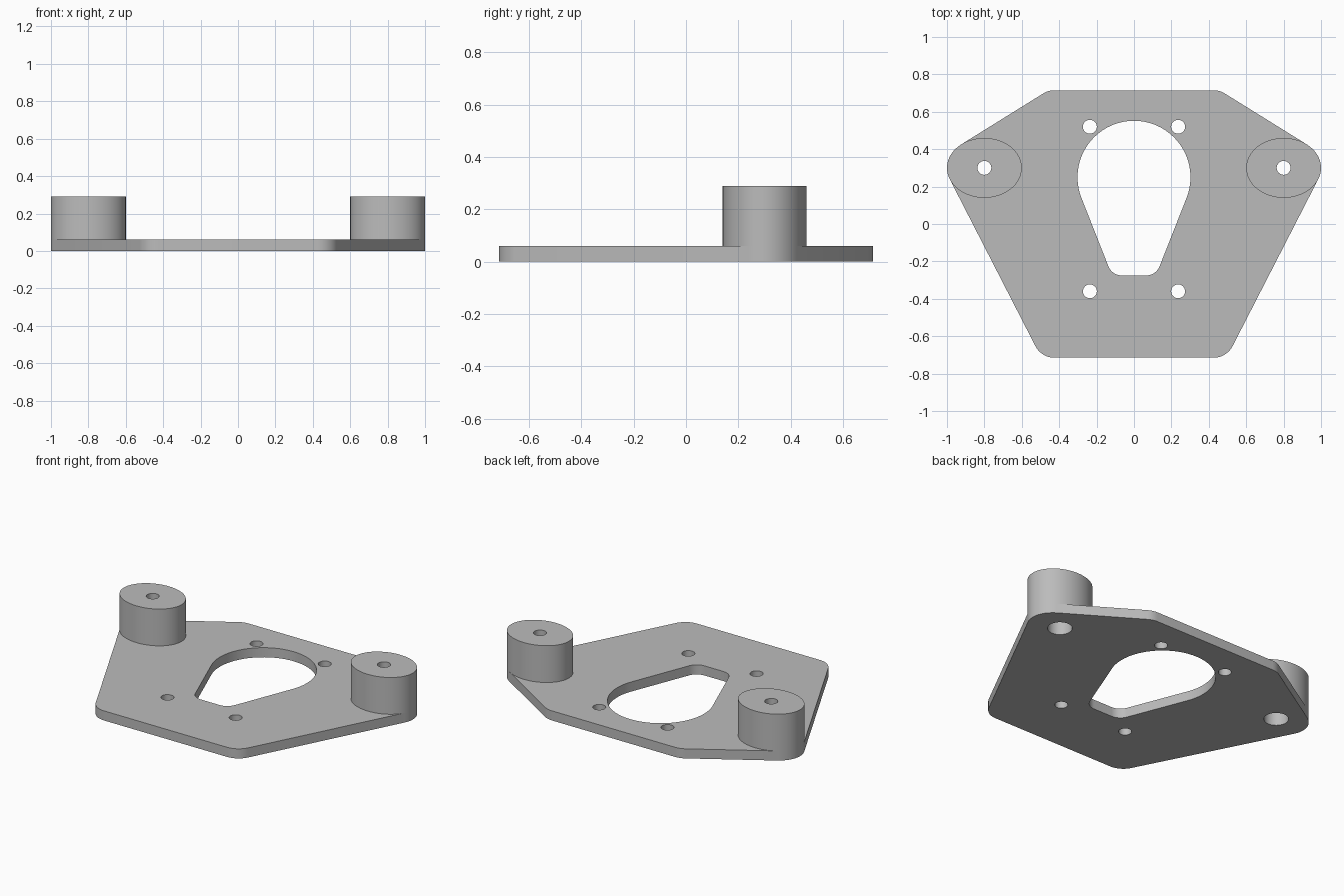
import bpy
import bmesh
from math import sin, cos, tau
from mathutils import Vector
from mathutils.geometry import convex_hull_2d

SEGMENTS = 64
THICKNESS = 0.06
BOSS_TOP = 0.29
BORE_TOP = 0.2
HOLE = 0.037
BORE = 0.07
BOSS_X, BOSS_Y = 0.8, 0.3
BOSS_RX, BOSS_RY = 0.2, 0.16

cube = bpy.data.objects.get("Cube")
if cube:
    bpy.data.objects.remove(cube, do_unlink=True)

grey = bpy.data.materials.new("grey plastic")
grey.use_nodes = True
colour = (0.5, 0.5, 0.5, 1)
grey.diffuse_color = colour
grey.node_tree.nodes["Principled BSDF"].inputs["Base Color"].default_value = colour


def ellipse(x, y, rx, ry=None):
    ry = ry or rx
    angles = [tau * i / SEGMENTS for i in range(SEGMENTS)]
    return [Vector((x + rx * cos(a), y + ry * sin(a))) for a in angles]


def hull(*rounds):
    """Outline of a tight band stretched around several ellipses."""
    points = [p for r in rounds for p in ellipse(*r)]
    return [points[i] for i in convex_hull_2d(points)]


def finish(name, bm):
    """Turn a bmesh into a smooth object with sharp rims."""
    bmesh.ops.recalc_face_normals(bm, faces=bm.faces)
    mesh = bpy.data.meshes.new(name)
    bm.to_mesh(mesh)
    bm.free()
    mesh.materials.clear()
    mesh.materials.append(grey)
    obj = bpy.data.objects.new(name, mesh)
    bpy.context.collection.objects.link(obj)
    bpy.ops.object.select_all(action='DESELECT')
    obj.select_set(True)
    bpy.context.view_layer.objects.active = obj
    bpy.ops.object.shade_smooth_by_angle()
    return obj


def extruded_sheet(name, loops, thickness):
    """Filled flat curve, with the inner loops as holes, given a thickness."""
    curve = bpy.data.curves.new(name + " profile", 'CURVE')
    curve.dimensions = '2D'
    curve.fill_mode = 'BOTH'
    curve.extrude = thickness / 2
    for loop in loops:
        spline = curve.splines.new('POLY')
        spline.points.add(len(loop) - 1)
        for point, co in zip(spline.points, loop):
            point.co = (co.x, co.y, 0, 1)
        spline.use_cyclic_u = True
    helper = bpy.data.objects.new(name + " profile", curve)
    bpy.context.collection.objects.link(helper)
    bpy.context.view_layer.update()
    graph = bpy.context.evaluated_depsgraph_get()
    flat = bpy.data.meshes.new_from_object(helper.evaluated_get(graph))
    bm = bmesh.new()
    bm.from_mesh(flat)
    bpy.data.objects.remove(helper, do_unlink=True)
    bpy.data.meshes.remove(flat)
    bmesh.ops.remove_doubles(bm, verts=bm.verts, dist=0.0001)
    bmesh.ops.translate(bm, verts=bm.verts, vec=(0, 0, thickness / 2))
    return finish(name, bm)


def boss(name, x, y):
    """Oval post with a screw hole and a wider bore from below."""
    profile = [(BOSS_RX, BOSS_RY, THICKNESS), (BOSS_RX, BOSS_RY, BOSS_TOP),
               (HOLE, HOLE, BOSS_TOP), (HOLE, HOLE, BORE_TOP),
               (BORE, BORE, BORE_TOP), (BORE, BORE, THICKNESS)]
    bm = bmesh.new()
    rings = [[bm.verts.new((p.x, p.y, z)) for p in ellipse(x, y, rx, ry)]
             for rx, ry, z in profile]
    for low, high in zip(rings, rings[1:] + rings[:1]):
        for i in range(SEGMENTS):
            j = (i + 1) % SEGMENTS
            bm.faces.new((low[i], low[j], high[j], high[i]))
    return finish(name, bm)


# Base plate: rounded six-sided outline
corner = 0.115
outline = hull(*[r for s in (-1, 1) for r in (
    (s * BOSS_X, BOSS_Y, BOSS_RX, BOSS_RY),
    (s * 0.425, 0.6, corner),
    (s * 0.425, -0.6, corner))])

# Keyhole-shaped window in the middle
window = hull((0, 0.25, 0.302), (-0.065, -0.198, 0.077), (0.065, -0.198, 0.077))

# Four small mounting holes and the two bores under the bosses
holes = [ellipse(s * 0.236, y, HOLE) for s in (-1, 1) for y in (0.52, -0.36)]
bores = [ellipse(s * BOSS_X, BOSS_Y, BORE) for s in (-1, 1)]
extruded_sheet("base plate", [outline, window] + holes + bores, THICKNESS)

# Oval bosses on both sides
for side, s in (("left", 1), ("right", -1)):
    boss(side + " boss", s * BOSS_X, BOSS_Y)
